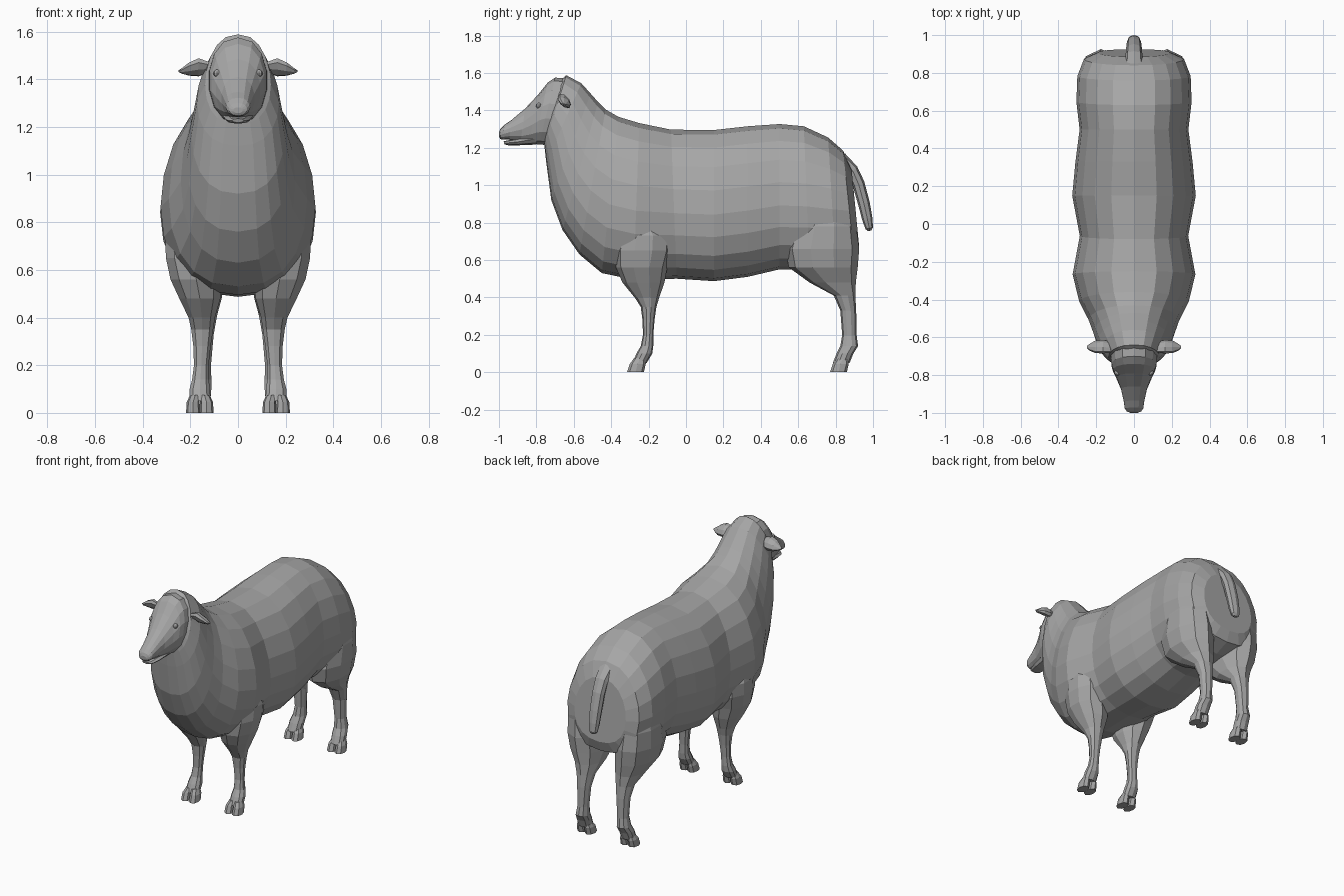
import bpy, bmesh
from math import sin, cos, tau
from mathutils import Vector

grey = bpy.data.materials.new("dark_grey")
grey.diffuse_color = (.38, .38, .38, 1)


def ring(p, q, side, n, power, sag=0):
    """Rounded outline from p round to q and back; sag moves the widest point towards q."""
    p, q, side = Vector(p), Vector(q), Vector(side)
    pts = []
    for i in range(n):
        a = tau * i / n
        s = sin(a)
        bulge = abs(s) ** power * (1 if s >= 0 else -1)
        pts.append((p + q) / 2 + (p - q) / 2 * (cos(a) - sag * s * s) + side * bulge)
    return pts


def finish(name, bm, mirror):
    me = bpy.data.meshes.new(name)
    bm.to_mesh(me)
    bm.free()
    me.materials.append(grey)
    ob = bpy.data.objects.new(name, me)
    bpy.context.collection.objects.link(ob)
    if mirror:
        ob.modifiers.new("mirror", 'MIRROR').use_mirror_merge = False
    return ob


def loft(name, rings, mirror=False):
    bm = bmesh.new()
    loops = [[bm.verts.new(p) for p in r] for r in rings]
    n = len(loops[0])
    for a, b in zip(loops, loops[1:]):
        for i in range(n):
            j = (i + 1) % n
            bm.faces.new((a[i], a[j], b[j], b[i]))
    bm.faces.new(loops[0])
    bm.faces.new(loops[-1])
    bmesh.ops.recalc_face_normals(bm, faces=bm.faces[:])
    return finish(name, bm, mirror)


def spine_loft(name, sections, n=16, sag=0):
    """Sections: top y, top z, bottom y, bottom z, half width."""
    return loft(name, [ring((0, a, b), (0, c, d), (w, 0, 0), n, 0.85, sag)
                       for a, b, c, d, w in sections])


def leg_loft(name, sections, n=10):
    """Sections: z, front y, back y, centre x, half width."""
    return loft(name, [ring((x, f, z), (x, b, z), (w, 0, 0), n, 0.85)
                       for z, f, b, x, w in sections], True)


# Woolly body, chest and neck, ending inside the head
spine_loft("body", [
    (.885, 1.09, .925, .68, .19), (.84, 1.185, .90, .61, .265),
    (.76, 1.255, .80, .57, .30), (.63, 1.315, .66, .55, .305),
    (.50, 1.327, .50, .55, .288), (.33, 1.315, .33, .51, .31),
    (.15, 1.295, .15, .487, .327), (-.08, 1.297, -.05, .50, .287),
    (-.25, 1.332, -.28, .495, .325), (-.36, 1.365, -.45, .53, .29),
    (-.43, 1.405, -.57, .63, .24), (-.47, 1.445, -.66, .76, .215),
    (-.51, 1.49, -.72, .92, .195), (-.56, 1.545, -.747, 1.12, .172),
    (-.64, 1.588, -.757, 1.21, .138), (-.67, 1.56, -.765, 1.27, .10)], 20, .12)

# Head, with the lower jaw separate so the mouth stays open
spine_loft("head", [
    (-.62, 1.57, -.75, 1.215, .125), (-.70, 1.575, -.785, 1.218, .122),
    (-.74, 1.548, -.81, 1.22, .113), (-.79, 1.485, -.84, 1.222, .094),
    (-.86, 1.41, -.885, 1.228, .07), (-.935, 1.347, -.945, 1.243, .055),
    (-.972, 1.322, -.98, 1.243, .05), (-.993, 1.30, -.993, 1.247, .038),
    (-1.0, 1.282, -.999, 1.258, .02)], 14)
spine_loft("lower_jaw", [
    (-.80, 1.28, -.80, 1.217, .065), (-.90, 1.25, -.90, 1.213, .052),
    (-.95, 1.24, -.95, 1.213, .04), (-.975, 1.235, -.97, 1.218, .025)], 8)

# Ears: flat leaves reaching sideways, leaning back at the top
loft("ear", [ring((x, -.675, zt), (x, -.625, zb), (0, w, w * .4), 8, 1)
             for x, zt, zb, w in [
                 (.09, 1.465, 1.435, .012), (.13, 1.475, 1.425, .018),
                 (.165, 1.488, 1.412, .025), (.205, 1.470, 1.415, .022)]]
     + [ring((.235, -.665, 1.447), (.235, -.64, 1.423), (0, .013, .005), 8, 1),
        ring((.25, -.655, 1.437), (.25, -.648, 1.431), (0, .004, .001), 8, 1)],
     True)

# Eyes
bm = bmesh.new()
bmesh.ops.create_uvsphere(bm, u_segments=8, v_segments=6, radius=.016)
bmesh.ops.translate(bm, verts=bm.verts[:], vec=(.088, -.787, 1.425))
finish("eye", bm, True)

# Front legs, with shoulders sunk into the wool
leg_loft("front_leg", [
    (.84, -.34, -.16, .19, .09), (.73, -.36, -.08, .20, .11),
    (.65, -.38, -.075, .195, .112), (.56, -.375, -.10, .175, .113),
    (.48, -.34, -.115, .16, .09), (.40, -.275, -.143, .152, .058),
    (.35, -.242, -.158, .15, .048), (.28, -.233, -.168, .151, .038),
    (.20, -.23, -.175, .154, .032), (.14, -.242, -.175, .158, .036),
    (.10, -.265, -.18, .16, .045), (.05, -.285, -.21, .16, .046)])

# Hind legs with heavy thighs
leg_loft("hind_leg", [
    (.92, .64, .85, .18, .09), (.78, .57, .91, .182, .118),
    (.66, .53, .926, .175, .125), (.56, .55, .918, .165, .115),
    (.48, .66, .908, .15, .085), (.41, .79, .905, .145, .06),
    (.33, .825, .91, .145, .045), (.20, .835, .912, .147, .035),
    (.14, .825, .92, .152, .042), (.10, .805, .895, .157, .047),
    (.05, .785, .875, .16, .046)])

# Cloven hooves: two toes per foot
for leg, y in (("front", -.27), ("hind", .815)):
    for toe, x in (("inner", .132), ("outer", .188)):
        leg_loft(f"{leg}_{toe}_toe", [
            (.075, y - .008, y + .055, x * .7 + .048, .022),
            (.045, y - .03, y + .055, x, .027),
            (0, y - .045, y + .045, x, .03)], 8)

# Hanging tail
spine_loft("tail", [
    (.85, 1.17, .84, 1.06, .05), (.915, 1.10, .87, 1.05, .045),
    (.953, 1.02, .895, .985, .042), (.982, .91, .922, .89, .04),
    (.996, .83, .943, .81, .036), (1.0, .775, .96, .765, .03),
    (.99, .757, .972, .755, .015)], 8)
